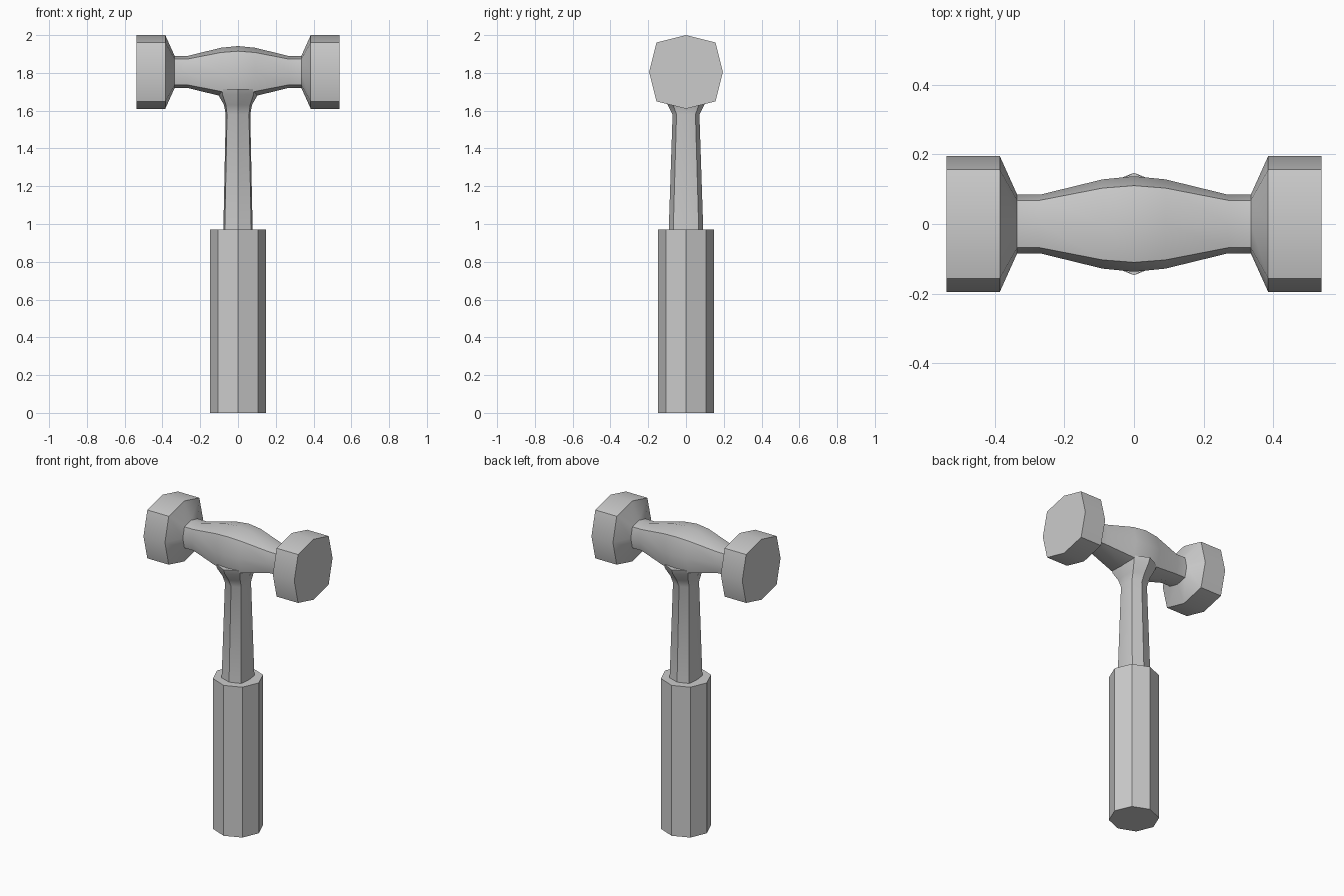
import bpy, bmesh, math

if "Cube" in bpy.data.objects:
    bpy.data.objects.remove(bpy.data.objects["Cube"])


def octagon(a, b, da, db):
    # eight-point section: axis half-widths a, b and corner point (da, db)
    return [(a, 0), (da, db), (0, b), (-da, db), (-a, 0), (-da, -db), (0, -b), (da, -db)]


def loft(name, rings):
    # skin a list of rings of 3D points and cap both ends
    bm = bmesh.new()
    loops = [[bm.verts.new(p) for p in ring] for ring in rings]
    for lo, hi in zip(loops, loops[1:]):
        for i in range(len(lo)):
            j = (i + 1) % len(lo)
            bm.faces.new((lo[i], lo[j], hi[j], hi[i]))
    bm.faces.new(loops[0][::-1])
    bm.faces.new(loops[-1])
    bmesh.ops.recalc_face_normals(bm, faces=bm.faces)
    mesh = bpy.data.meshes.new(name)
    bm.to_mesh(mesh)
    bm.free()
    obj = bpy.data.objects.new(name, mesh)
    bpy.context.collection.objects.link(obj)
    bpy.ops.object.select_all(action='DESELECT')
    obj.select_set(True)
    bpy.context.view_layer.objects.active = obj
    bpy.ops.object.shade_smooth_by_angle(angle=math.radians(30))
    return obj


# Grip
loft("grip", [[(x, y, z) for x, y in octagon(0.149, 0.147, 0.105, 0.105)] for z in (0, 0.97)])

# Tapered shaft flaring into the head: z, then section sizes
shaft = [(0.95, 0.078, 0.092, 0.070, 0.068),
         (1.58, 0.065, 0.071, 0.058, 0.050),
         (1.63, 0.074, 0.096, 0.064, 0.068),
         (1.685, 0.105, 0.135, 0.082, 0.098),
         (1.715, 0.110, 0.147, 0.085, 0.105)]
loft("shaft", [[(x, y, z) for x, y in octagon(*s)] for z, *s in shaft])

# Double-faced head: half profile (x, radius, corner offset), mirrored in x
HEAD_Z = 1.805
half = [(0.09, 0.128, 0.103), (0.27, 0.084, 0.068), (0.335, 0.084, 0.068),
        (0.385, 0.195, 0.156), (0.538, 0.195, 0.156)]
profile = [(-x, r, d) for x, r, d in reversed(half)] + [(0, 0.137, 0.110)] + half
loft("head", [[(x, y, HEAD_Z + z) for y, z in octagon(r, r, d, d)] for x, r, d in profile])
